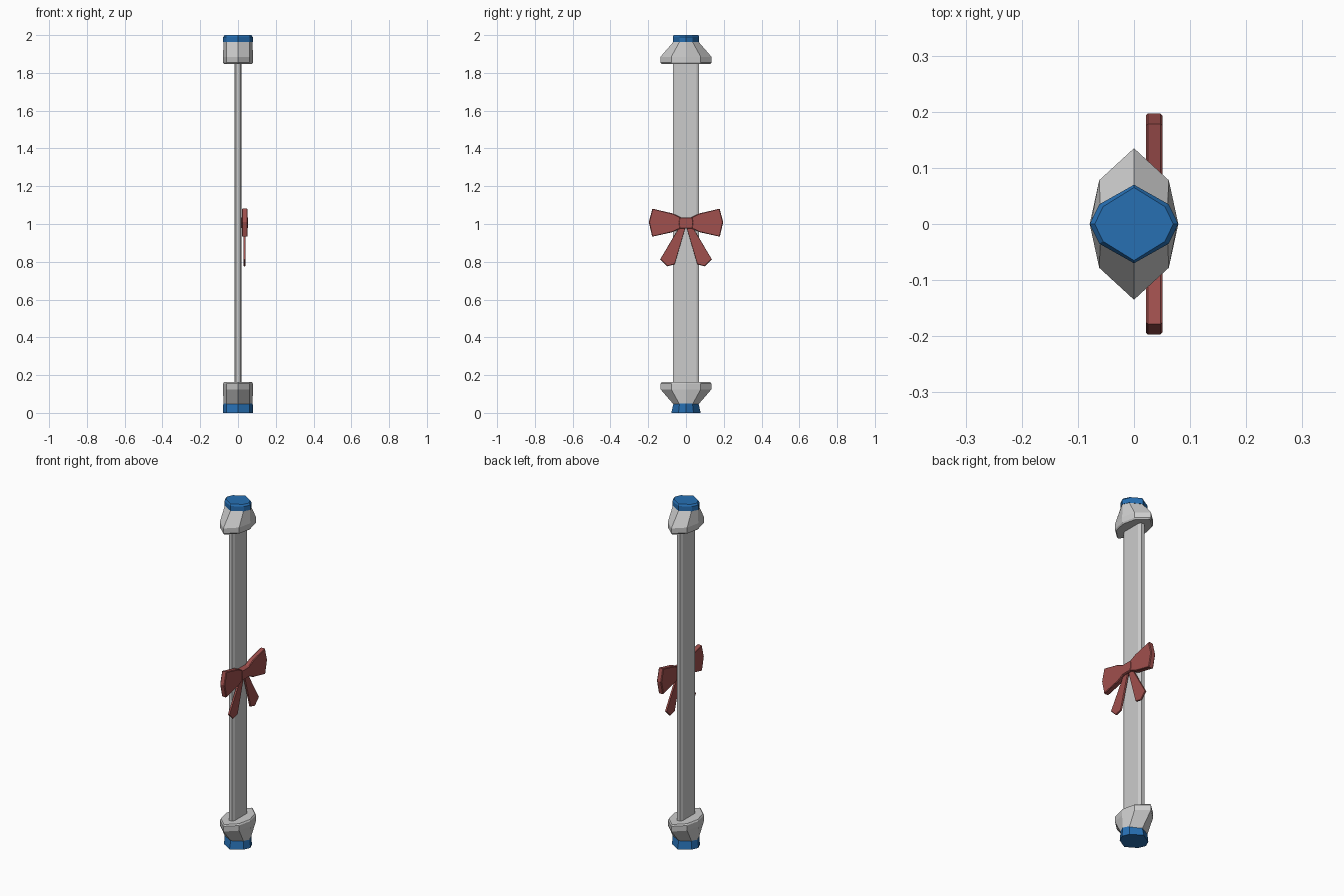
import bpy, bmesh
from mathutils import Vector

if "Cube" in bpy.data.objects:
    bpy.data.objects.remove(bpy.data.objects["Cube"])


def material(name, rgb):
    m = bpy.data.materials.new(name)
    m.diffuse_color = (*rgb, 1)
    m.use_nodes = True
    m.node_tree.nodes["Principled BSDF"].inputs["Base Color"].default_value = m.diffuse_color
    return m


BLUE = material("blue", (0.02, 0.16, 0.45))
RED = material("red", (0.35, 0.08, 0.075))


def loft(name, rings, mat=None):
    """Skin a stack of equal-length point rings and close both ends."""
    bm = bmesh.new()
    loops = [[bm.verts.new(p) for p in ring] for ring in rings]
    n = len(loops[0])
    for a, b in zip(loops, loops[1:]):
        for i in range(n):
            j = (i + 1) % n
            bm.faces.new((a[i], a[j], b[j], b[i]))
    bm.faces.new(loops[0][::-1])
    bm.faces.new(loops[-1])
    bmesh.ops.recalc_face_normals(bm, faces=bm.faces)
    me = bpy.data.meshes.new(name)
    bm.to_mesh(me)
    bm.free()
    ob = bpy.data.objects.new(name, me)
    bpy.context.collection.objects.link(ob)
    if mat:
        me.materials.append(mat)
    return ob


def octagon(z, rx, ry, sx, sy):
    """Pointed octagon: tips at rx and ry, shoulders at (sx, sy)."""
    return [(rx, 0, z), (sx, sy, z), (0, ry, z), (-sx, sy, z),
            (-rx, 0, z), (-sx, -sy, z), (0, -ry, z), (sx, -sy, z)]


def plate(name, outline, x0, x1, side, bevel=0.004):
    """Thick ribbon piece from a (y, z) outline with chamfered rims."""
    c = sum((Vector(p) for p in outline), Vector((0, 0))) / len(outline)

    def ring(x, inset):
        pts = []
        for p in outline:
            d = Vector(p) - c
            q = Vector(p) - d.normalized() * inset
            pts.append((x, side * q.x, q.y))
        return pts

    return loft(name, [ring(x0, bevel), ring(x0 + bevel, 0),
                       ring(x1 - bevel, 0), ring(x1, bevel)], RED)


# Flat shaft with chamfered long edges
section = [(0.018, 0.055), (0.010, 0.070), (-0.010, 0.070), (-0.018, 0.055),
           (-0.018, -0.055), (-0.010, -0.070), (0.010, -0.070), (0.018, -0.055)]
loft("shaft", [[(x, y, z) for x, y in section] for z in (0.10, 1.90)])

# Flared end fittings
collar = [(0.163, 0.074, 0.128, 0.057, 0.074), (0.155, 0.079, 0.135, 0.062, 0.078),
          (0.125, 0.079, 0.135, 0.062, 0.078), (0.045, 0.077, 0.066, 0.060, 0.034)]
loft("bottom_fitting", [octagon(*r) for r in collar])
loft("top_fitting", [octagon(2.01 - r[0], *r[1:]) for r in collar])

# Blue end caps
loft("bottom_cap", [octagon(0, 0.079, 0.078, 0.062, 0.040),
                    octagon(0.05, 0.078, 0.066, 0.061, 0.034)], BLUE)
loft("top_cap", [octagon(1.963, 0.079, 0.070, 0.062, 0.035),
                 octagon(1.990, 0.079, 0.070, 0.062, 0.035),
                 octagon(2.000, 0.070, 0.065, 0.055, 0.031)], BLUE)

# Ribbon bow on the +x face: loops and tails mirrored about y = 0
loop = [(0.025, 1.033), (0.070, 1.056), (0.178, 1.081), (0.197, 1.010),
        (0.179, 0.933), (0.070, 0.957), (0.025, 0.979)]
tail = [(0.002, 0.985), (0.040, 0.975), (0.137, 0.813), (0.100, 0.776), (0.060, 0.786)]
for side, label in ((1, "right"), (-1, "left")):
    plate("bow_loop_" + label, loop, 0.021, 0.051, side)
    plate("bow_tail_" + label, tail, 0.030, 0.040, side, 0.003)

# Centre knot
knot = [(0.035, 1.035), (-0.035, 1.035), (-0.040, 1.006), (-0.035, 0.977),
        (0.035, 0.977), (0.040, 1.006)]
plate("bow_knot", knot, 0.017, 0.053, 1)
